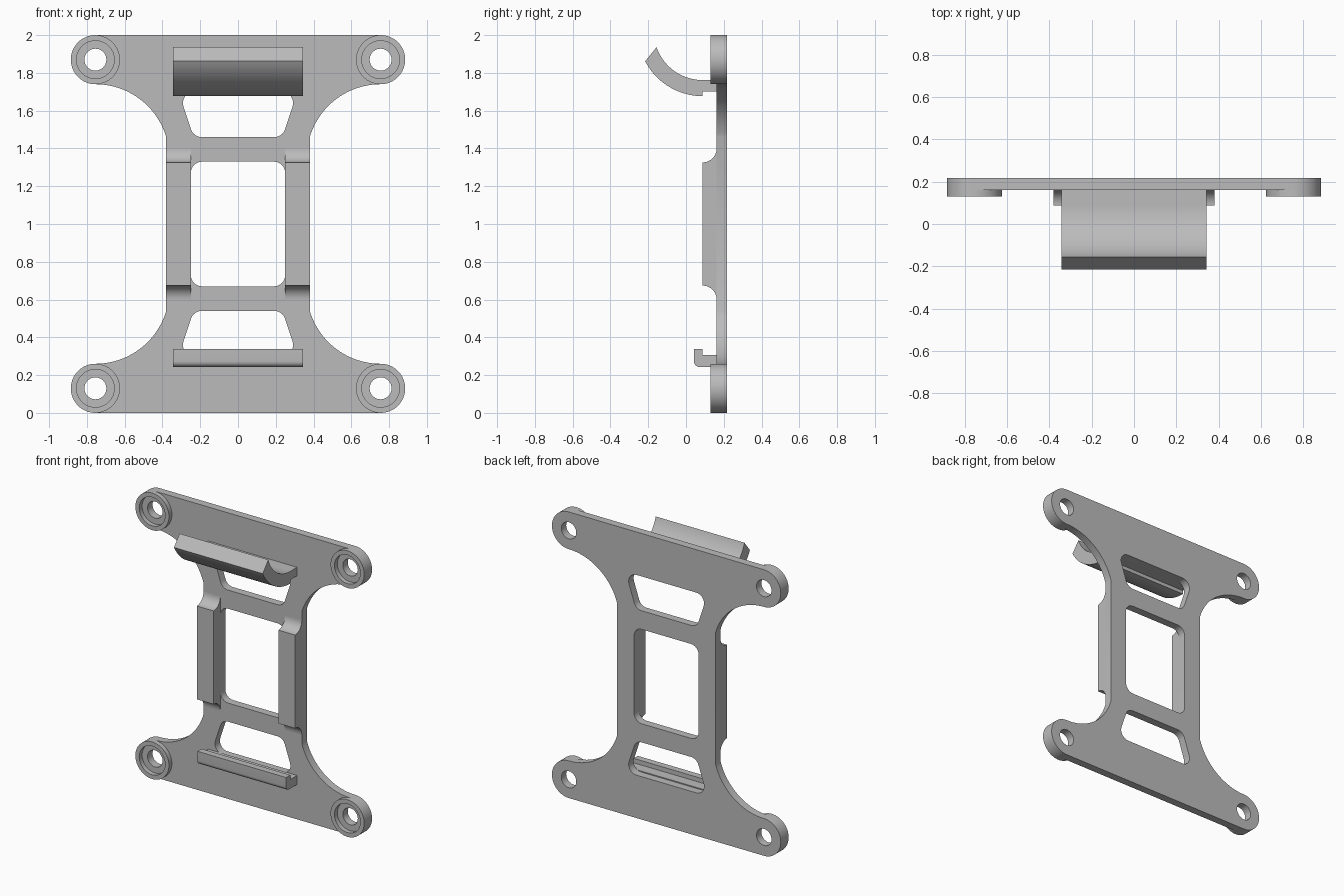
import bpy, bmesh
from math import radians, cos, sin, atan2
from mathutils import Vector, Matrix

if "Cube" in bpy.data.objects:
    bpy.data.objects.remove(bpy.data.objects["Cube"])

grey = bpy.data.materials.new("light_grey")
grey.use_nodes = True
grey.diffuse_color = (0.5, 0.5, 0.5, 1)
grey.node_tree.nodes["Principled BSDF"].inputs["Base Color"].default_value = (0.5, 0.5, 0.5, 1)

# Profile plane to world: (x, z) pushed along y, or (y, z) pushed along x
ALONG_Y = Matrix(((1, 0, 0, 0), (0, 0, 1, 0), (0, 1, 0, 0), (0, 0, 0, 1)))
ALONG_X = Matrix(((0, 0, 1, 0), (1, 0, 0, 0), (0, 1, 0, 0), (0, 0, 0, 1)))


def arc(cx, cy, r, start, end, steps=20):
    angles = [radians(start + (end - start) * i / steps) for i in range(steps + 1)]
    return [(cx + r * cos(a), cy + r * sin(a)) for a in angles]


def circle(cx, cy, r):
    return arc(cx, cy, r, 0, 360, 64)[:-1]


def rounded(corners, radius, steps=8):
    """Polygon with every corner replaced by a tangent arc."""
    out = []
    for i, c in enumerate(corners):
        p = Vector(c)
        u = (Vector(corners[i - 1]) - p).normalized()
        v = (Vector(corners[(i + 1) % len(corners)]) - p).normalized()
        half = u.angle(v) / 2
        centre = p + (u + v).normalized() * radius / sin(half)
        a = p + u * radius * cos(half) / sin(half) - centre
        b = p + v * radius * cos(half) / sin(half) - centre
        turn = a.angle_signed(b)
        start = atan2(a.y, a.x)
        for k in range(steps + 1):
            t = start - turn * k / steps
            out.append((centre.x + radius * cos(t), centre.y + radius * sin(t)))
    return out


def extrude(name, loops, lo, hi, frame):
    """Filled profile, with any further loops as holes, made solid from lo to hi."""
    curve = bpy.data.curves.new(name, "CURVE")
    curve.dimensions = "2D"
    curve.fill_mode = "BOTH"
    curve.extrude = (hi - lo) / 2
    for loop in loops:
        spline = curve.splines.new("POLY")
        spline.points.add(len(loop) - 1)
        for point, (x, y) in zip(spline.points, loop):
            point.co = (x, y, 0, 1)
        spline.use_cyclic_u = True
    helper = bpy.data.objects.new(name + "_profile", curve)
    bpy.context.collection.objects.link(helper)
    bpy.context.view_layer.update()
    graph = bpy.context.evaluated_depsgraph_get()
    mesh = bpy.data.meshes.new_from_object(helper.evaluated_get(graph))
    bpy.data.objects.remove(helper)
    bm = bmesh.new()
    bm.from_mesh(mesh)
    bmesh.ops.transform(bm, matrix=frame @ Matrix.Translation((0, 0, (lo + hi) / 2)), verts=bm.verts)
    bmesh.ops.remove_doubles(bm, verts=bm.verts, dist=1e-5)
    bmesh.ops.recalc_face_normals(bm, faces=bm.faces)
    bm.to_mesh(mesh)
    bm.free()
    mesh.materials.clear()
    mesh.materials.append(grey)
    obj = bpy.data.objects.new(name, mesh)
    bpy.context.collection.objects.link(obj)
    bpy.ops.object.select_all(action="DESELECT")
    obj.select_set(True)
    bpy.context.view_layer.objects.active = obj
    bpy.ops.object.shade_smooth_by_angle(angle=radians(30))
    return obj


def flip_z(loop):
    return [(x, 2 - z) for x, z in loop]


def flip_x(loop):
    return [(-x, z) for x, z in loop]


BACK, FRONT, BOSS, RAIL = 0.217, 0.162, 0.13, 0.088
EAR_X, EAR_Z, EAR_R = 0.755, 1.87, 0.13

# Base plate: one quarter outline mirrored twice, with windows and screw holes
quarter = arc(EAR_X, 1.349, 0.391, 163.5, 90) + arc(EAR_X, EAR_Z, EAR_R, -90, 90, 32)[1:]
outline = (flip_z(quarter)[::-1] + quarter
           + flip_x(quarter)[::-1] + flip_x(flip_z(quarter)))
middle = rounded([(-0.25, 0.67), (0.25, 0.67), (0.25, 1.33), (-0.25, 1.33)], 0.06)
upper = rounded([(-0.235, 1.46), (0.235, 1.46), (0.315, 1.7), (-0.315, 1.7)], 0.06)
ears = {"upper_left": (EAR_X, EAR_Z), "upper_right": (-EAR_X, EAR_Z),
        "lower_left": (EAR_X, 2 - EAR_Z), "lower_right": (-EAR_X, 2 - EAR_Z)}
holes = [circle(x, z, 0.058) for x, z in ears.values()]
extrude("base_plate", [outline, middle, upper, flip_z(upper)] + holes, FRONT, BACK, ALONG_Y)

# Raised rims around the screw holes
for place, (x, z) in ears.items():
    extrude(place + "_screw_rim", [circle(x, z, EAR_R), circle(x, z, 0.1)], BOSS, FRONT, ALONG_Y)

# Side rails with hollow curved ends running into the plate
rail_end = arc(RAIL, 1.4, FRONT - RAIL, -90, 0, 12)
rail = rail_end + [(FRONT + 0.01, 1.4), (FRONT + 0.01, 0.6)] + flip_z(rail_end)[::-1]
extrude("left_rail", [rail], 0.25, 0.38, ALONG_X)
extrude("right_rail", [rail], -0.38, -0.25, ALONG_X)

# Upper hook: short arm sweeping forward and up
hook = ([(FRONT, 1.762)] + arc(RAIL, 2.02, 0.258, -90, -161)
        + arc(RAIL, 2.02, 0.343, -152.5, -90)
        + [(RAIL, 1.702), (FRONT, 1.702)])
extrude("upper_hook", [hook], -0.343, 0.343, ALONG_X)

# Lower hook: small ledge with an upturned lip
lip = ([(FRONT, 0.307), (RAIL, 0.307), (RAIL, 0.338), (0.042, 0.338)]
       + arc(0.072, 0.273, 0.03, 180, 270, 8) + [(FRONT, 0.243)])
extrude("lower_hook", [lip], -0.343, 0.343, ALONG_X)
